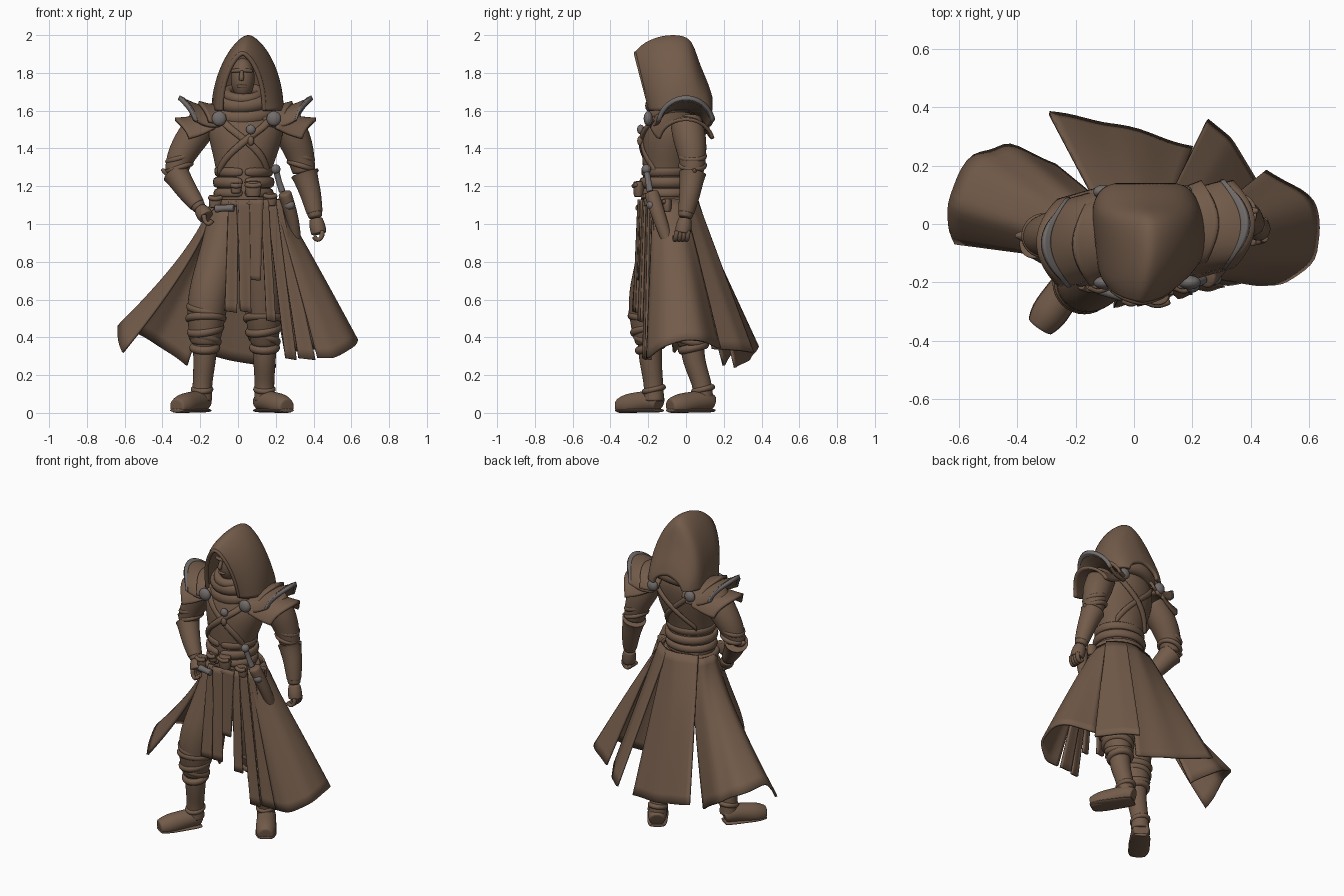
import bpy, bmesh, math
from mathutils import Vector
from math import sin, cos, pi

if "Cube" in bpy.data.objects:
    bpy.data.objects.remove(bpy.data.objects["Cube"], do_unlink=True)


def material(name, col):
    m = bpy.data.materials.new(name)
    m.use_nodes = True
    m.diffuse_color = (*col, 1)
    m.node_tree.nodes["Principled BSDF"].inputs["Base Color"].default_value = (*col, 1)
    return m


BROWN = material("brown cloth", (0.17, 0.105, 0.068))
GREY = material("grey metal", (0.17, 0.153, 0.147))


def loft(name, rings, mat=BROWN, around=True, loop=False, sub=2, thick=0):
    """Skin a list of point rows into one smooth object."""
    bm = bmesh.new()
    rows = [[bm.verts.new(p) for p in r] for r in rings]
    n = len(rows[0])
    pairs = list(zip(rows, rows[1:])) + ([(rows[-1], rows[0])] if loop else [])
    for a, b in pairs:
        for i in range(n if around else n - 1):
            j = (i + 1) % n
            bm.faces.new((a[i], a[j], b[j], b[i]))
    if around and not loop:
        bm.faces.new(rows[0])
        bm.faces.new(rows[-1])
    bmesh.ops.recalc_face_normals(bm, faces=bm.faces)
    me = bpy.data.meshes.new(name)
    bm.to_mesh(me)
    bm.free()
    me.polygons.foreach_set("use_smooth", [True] * len(me.polygons))
    me.materials.append(mat)
    ob = bpy.data.objects.new(name, me)
    bpy.context.collection.objects.link(ob)
    m = ob.modifiers.new("smooth", "SUBSURF")
    m.levels, m.boundary_smooth = sub, "PRESERVE_CORNERS"
    if thick:
        s = ob.modifiers.new("thickness", "SOLIDIFY")
        s.thickness, s.offset = thick, 0
    return ob


def tube(name, pts, mat=BROWN, flat=1, ref=(0, 1, 0), n=10, floor=False, loop=False, sub=2):
    """Round limb through (x, y, z, radius) points, with tight ends."""
    ref, rings = Vector(ref), []
    pts = [Vector(p) for p in pts]
    if not loop:
        pts = [pts[0], pts[0].lerp(pts[1], .12), *pts[1:-1], pts[-1].lerp(pts[-2], .12), pts[-1]]
    for i, p in enumerate(pts):
        a = pts[i - 1] if i or loop else p
        b = pts[(i + 1) % len(pts)] if loop or i < len(pts) - 1 else p
        t = (b.xyz - a.xyz).normalized()
        side = t.cross(ref).normalized()
        other = side.cross(t)
        ring = []
        for k in range(n):
            w = 2 * pi * k / n
            v = p.xyz + 1.06 * p.w * (cos(w) * side + flat * sin(w) * other)
            if floor:
                v.z = max(v.z, 0)
            ring.append(v)
        rings.append(ring)
    return loft(name, rings, mat, loop=loop, sub=sub)


def fold(name, c, rx, ry, r, tilt=0, lean=0):
    """Closed roll of cloth around a neck or limb."""
    pts = [(c[0] + rx * sin(w), c[1] - ry * cos(w), c[2] - tilt * cos(w) + lean * sin(w), r)
           for w in (2 * pi * k / 16 for k in range(16))]
    return tube(name, pts, ref=(0, 0, 1), n=8, loop=True, sub=1)


def ball(name, c, s, mat=GREY):
    rings = [[(c[0] + s[0] * sin(v) * cos(2 * pi * k / 16), c[1] + s[1] * sin(v) * sin(2 * pi * k / 16),
               c[2] + s[2] * cos(v)) for k in range(16)] for v in (pi * (j + .3) / 9.6 for j in range(10))]
    return loft(name, rings, mat, sub=1)


def pick(pts, f):
    """Point at fraction f of a polyline."""
    x = f * (len(pts) - 1)
    i = min(int(x), len(pts) - 2)
    return Vector(pts[i]).lerp(Vector(pts[i + 1]), x - i)


def panel(name, top, hem, power=1.0, wave=0.0, cols=9):
    """Hanging cloth from a waist line down to a hem line."""
    rows = []
    for j in range(9):
        t, row = j / 8, []
        for i in range(cols):
            a, b = pick(top, i / (cols - 1)), pick(hem, i / (cols - 1))
            v = a.lerp(b, t ** power)
            v.z = a.z + (b.z - a.z) * t
            out = Vector((v.x - .04, v.y + .08, 0)).normalized()
            row.append(v + out * wave * t * sin(i * pi / 2))
        rows.append(row)
    return loft(name, rows, around=False, sub=1, thick=.014)


# Torso: rings of z, centre x, centre y, half width, half depth
TORSO = [(.98, .03, -.1, .14, .12), (1.1, .03, -.1, .16, .135), (1.2, .03, -.1, .14, .13),
         (1.28, .03, -.1, .147, .13), (1.4, .04, -.085, .185, .153), (1.5, .04, -.07, .21, .158),
         (1.58, .04, -.045, .19, .145), (1.66, .04, -.04, .12, .12)]


def on_torso(a, z, off=0):
    for lo, hi in zip(TORSO, TORSO[1:]):
        if z <= hi[0]:
            break
    f = (z - lo[0]) / (hi[0] - lo[0])
    cx, cy, rx, ry = (lo[k] + f * (hi[k] - lo[k]) for k in range(1, 5))
    return Vector((cx + (rx + off) * sin(a), cy - (ry + off) * cos(a), z))


loft("torso", [[on_torso(2 * pi * k / 16, r[0]) for k in range(16)] for r in TORSO])


def strap(name, a0, z0, a1, z1, w, off=.014):
    """Flat band lying on the torso between two angles and heights."""
    rings = []
    for k in range(17):
        a, z = a0 + (a1 - a0) * k / 16, z0 + (z1 - z0) * k / 16
        rings.append([on_torso(a, z - w, -.01), on_torso(a, z - w, off),
                      on_torso(a, z + w, off), on_torso(a, z + w, -.01)])
    loft(name, rings, sub=1)


for s, side in ((-1, "right"), (1, "left")):
    strap(side + "_chest_strap", s * .75, 1.56, -s * 1.1, 1.27, .026, .013 + .005 * s)
    strap(side + "_back_strap", pi - s * .7, 1.56, pi + s * .8, 1.3, .024, .013 + .005 * s)
for name, z, w, off in (("sash_upper", 1.275, .025, .012), ("belt", 1.22, .03, .026),
                        ("sash_lower", 1.165, .025, .018), ("hip_belt", 1.11, .022, .026)):
    strap(name, 0, z, 2 * pi, z, w, off)

# Hood: pointed arches swept from the face opening to the nape
HOOD = [(-.265, -.185, .115, 1.905, .025), (-.22, -.175, .145, 1.955, .035), (-.12, -.12, .172, 1.995, .055),
        (-.01, -.04, .182, 1.993, .055), (.03, .04, .18, 1.955, .045), (.06, .085, .165, 1.85, .04),
        (.11, .12, .14, 1.74, .04), (.13, .13, .1, 1.67, .04)]
arches = []
for yt, yb, w, top, cx in HOOD:
    arch = []
    for k in range(17):
        a = (k / 8 - 1) * pi / 2
        f = cos(a)
        arch.append((cx + w * math.copysign(abs(sin(a)) ** 1.3, a), yb + (yt - yb) * f, 1.6 + (top - 1.6) * f))
    arches.append(arch)
loft("hood", arches, around=False, thick=.02)
tube("hood_rim", [(*p, .013) for p in arches[0]], ref=(0, 1, 0), n=8, sub=1)
# Draped cowl: rolls that hang low in front and ride up at the nape
fold("cowl_lower", (.04, -.04, 1.605), .148, .13, .047, .045, .01)
fold("cowl_middle", (.04, -.045, 1.66), .138, .135, .043, .035, .01)
fold("cowl_inner", (.03, -.09, 1.69), .09, .095, .03, .03)

# Face
ball("face", (.025, -.13, 1.77), (.066, .075, .11), BROWN)
tube("nose", [(.02, -.2, 1.81, .01), (.018, -.218, 1.775, .014), (.018, -.212, 1.762, .012)], ref=(1, 0, 0), n=8)
tube("brow", [(-.035, -.175, 1.81, .01), (.02, -.203, 1.815, .012), (.075, -.175, 1.81, .01)], ref=(0, 0, 1), n=8)
tube("mouth", [(-.005, -.19, 1.728, .007), (.018, -.2, 1.73, .009), (.045, -.19, 1.728, .007)], ref=(0, 0, 1), n=8)

# Shoulder guards: flared saddles, the upper one edged with a metal band
for s, side, cy in ((-1, "right", -.045), (1, "left", -.02)):
    layers = (("inner", .09, .25, 1.635, 1.645, .145, .1), ("upper", .12, .35, 1.615, 1.668, .145, .115),
              ("lower", .16, .375, 1.59, 1.555, .145, .1))

    def saddle(layer, u, b, lift=0):
        x0, x1, z0, z1, ry, drop = layer[1:]
        x = x0 + (x1 - x0) * u * (1 - .36 * sin(b) ** 2)
        z = z0 + (z1 - z0) * u ** 1.5 - drop * (1 + .25 * u) * (1 - cos(b)) - .012 * sin(u * pi) + lift
        return .04 + s * x, cy + (ry + lift) * sin(b) + s * .04 * (u - .5), z

    angles = [(k / 6 - 1) * 1.4 for k in range(13)]
    for layer in layers:
        loft(f"{side}_{layer[0]}_shoulder_plate", [[saddle(layer, j / 5, b) for b in angles] for j in range(6)],
             around=False, sub=1, thick=.018)
    loft(side + "_shoulder_rim", [[saddle(layers[1], u, b, .001) for b in angles] for u in (.92, .97, 1.02)],
         GREY, around=False, sub=1, thick=.024)
    ball(side + "_front_disc", (.045 + s * .145, -.2, 1.558), (.04, .025, .04))
    ball(side + "_back_disc", (.03 + s * .135, .11, 1.565), (.036, .025, .036))
ball("chest_gem", (.068, -.24, 1.5), (.026, .02, .026))
ball("chest_pendant", (.068, -.243, 1.44), (.018, .016, .026), BROWN)

# Arms
ARMS = {"right": [(-.17, -.04, 1.55, .085), (-.25, -.03, 1.45, .086), (-.31, -.04, 1.35, .073),
                  (-.33, -.05, 1.27, .058), (-.27, -.1, 1.175, .05), (-.2, -.145, 1.08, .036)],
        "left": [(.25, 0, 1.55, .085), (.3, .02, 1.45, .09), (.333, .035, 1.36, .074),
                 (.35, .035, 1.27, .06), (.385, .02, 1.16, .052), (.412, -.005, 1.03, .037)]}
for side, p in ARMS.items():
    s = -1 if side == "right" else 1
    tube(side + "_sleeve", p[:4])
    tube(side + "_forearm", p[3:])
    e, m, w = (Vector(q[:3]) for q in p[3:])
    tube(side + "_bracer", [(*e.lerp(m, f), r) for f, r in ((0, .074), (.15, .068), (.5, .062), (1, .056))]
         + [(*m.lerp(w, f), r) for f, r in ((.5, .048), (.8, .042))])
    tube(side + "_elbow_spike", [(*e, .035), (*(e + Vector((s * .05, .01, .0))), .022),
                                 (*(e + Vector((s * .075, .01, .02))), .006)], ref=(0, 1, 0), n=8)
    for h in (0, -.05):
        fold(side + "_sleeve_fold", (p[2][0], p[2][1], p[2][2] + h), .063, .064, .015, 0, -s * .02)
    # Hand with curled fingers
    d = Vector((.015, -.012, -.075)) if s > 0 else Vector((.03, -.035, -.04))
    tube(side + "_hand", [(*w, .034), (*(w + d * .6), .044), (*(w + d * 1.1), .04)])
    for k in range(4):
        o = w + d + Vector((.005, .028 - .02 * k, 0))
        tube(side + "_finger", [(*(o + Vector(v)), .014) for v in
             ((s * .015, 0, .01), (s * .012, -.004, -.03), (-s * .012, -.01, -.045), (-s * .03, -.012, -.02))], n=8, sub=1)

# Legs, baggy knees and boots
LEGS = {"right": ([(-.04, -.1, 1.06, .11), (-.1, -.15, .8, .115), (-.16, -.2, .62, .11), (-.17, -.2, .48, .1),
                   (-.175, -.19, .36, .075)], (-.19, -.17), (-.175, -.14), (-.325, -.355)),
        "left": ([(.1, -.09, 1.06, .11), (.12, -.06, .8, .11), (.135, -.03, .62, .1), (.135, .0, .48, .095),
                  (.14, .035, .36, .07)], (.14, .09), (.115, .135), (.26, -.085))}
for side, (p, ankle, heel, toe) in LEGS.items():
    tube(side + "_trouser", p)
    k, c = p[3], p[4]
    for i, (z, r) in enumerate(((.55, .085), (.5, .09), (.44, .08), (.39, .068), (.345, .062))):
        f = max(0, (.48 - z) / .12)
        fold(side + "_knee_fold", (k[0] + (c[0] - k[0]) * f, k[1] + (c[1] - k[1]) * f, z), r, r, .023,
             .015 * (-1) ** i, .014 * (i % 3 - 1))
    tube(side + "_boot_shaft", [(c[0], c[1], .4, .068), (c[0], c[1], .28, .06),
                                (*ankle, .15, .05), (*ankle, .06, .055)])
    fold(side + "_boot_cuff", (*ankle, .125), .046, .05, .016, .012)
    h, t = Vector((*heel, 0)), Vector((*toe, 0))
    steps = ((0, .05, .045), (.15, .065, .057), (.45, .055, .058), (.78, .038, .065), (1, .03, .044))
    tube(side + "_boot", [(*h.lerp(t, f).xy, z, r) for f, z, r in steps], ref=(0, 0, 1), floor=True)
    tube(side + "_sole", [(*h.lerp(t, f).xy, .013, r * 1.04) for f, z, r in steps], flat=.2, ref=(0, 0, 1), floor=True)

# Skirt panels
panel("right_cape", [(-.12, -.13, 1.12), (-.14, -.08, 1.12), (-.12, -.01, 1.12), (-.06, .03, 1.12)],
      [(-.61, -.065, .32), (-.645, .07, .47), (-.55, .24, .43), (-.42, .27, .36), (-.27, .2, .25)], 1.35, .01, 13)
panel("back_panel", [(-.1, .015, 1.14), (.03, .055, 1.14), (.11, .05, 1.14)],
      [(-.29, .38, .35), (-.05, .335, .28), (.2, .26, .24)], 1, .006)
panel("back_left_panel", [(.1, .05, 1.14), (.16, .015, 1.14), (.2, -.02, 1.14)],
      [(.25, .355, .32), (.33, .29, .33), (.42, .14, .34)], 1)
panel("left_cape", [(.19, -.17, 1.13), (.21, -.1, 1.13), (.2, -.02, 1.13)],
      [(.42, -.205, .29), (.525, -.2, .29), (.61, -.13, .35), (.64, 0, .39), (.6, .1, .38), (.45, .18, .34)], .95, .006, 13)
STRIPS = [("front_tabard", -.01, .135, -.245, .01, .12, -.26, .7), ("front_right_strip", -.05, .0, -.235, -.07, -.005, -.28, .53),
          ("front_centre_strip", .0, .06, -.25, .01, .07, -.275, .53), ("front_left_strip", .12, .16, -.225, .15, .2, -.25, .48),
          ("outer_strip", .15, .2, -.205, .25, .31, -.225, .28), ("side_strip", .19, .225, -.17, .32, .41, -.205, .28)]
for name, a, b, y0, c, d, y1, z in STRIPS:
    panel(name, [(a, y0, 1.13), (b, y0 + .01, 1.13)], [(c, y1, z + .01), (d, y1 + .015, z)], 1, .003, 5)

# Belt gear
for x, y, z, r in ((.08, -.25, 1.185, .042), (-.01, -.245, 1.19, .028), (.17, -.2, 1.13, .035),
                   (-.12, -.2, 1.12, .035), (.24, -.1, 1.1, .035)):
    tube("pouch", [(x, y, z + r, r * .9), (x, y, z, r * 1.05), (x, y, z - r, r * .85)], flat=.7)
    tube("pouch_flap", [(x - r, y - .014, z + r * .6, .012), (x, y - .03, z + r * .3, .014),
                        (x + r, y - .014, z + r * .6, .012)], ref=(0, 0, 1), n=8)
tube("dagger_grip", [(.2, -.21, 1.29, .017), (.215, -.2, 1.23, .015), (.235, -.19, 1.17, .018)], GREY)
ball("dagger_pommel", (.2, -.21, 1.29), (.026, .026, .026))
tube("scabbard", [(.245, -.185, 1.17, .036), (.29, -.14, 1.03, .034), (.31, -.095, .9, .026)], flat=1.1)
ball("scabbard_stud", (.272, -.185, 1.1), (.03, .025, .025))
tube("hip_knife", [(-.12, -.22, 1.08, .022), (-.07, -.24, 1.085, .016), (-.02, -.25, 1.085, .02)], GREY, ref=(0, 0, 1))
